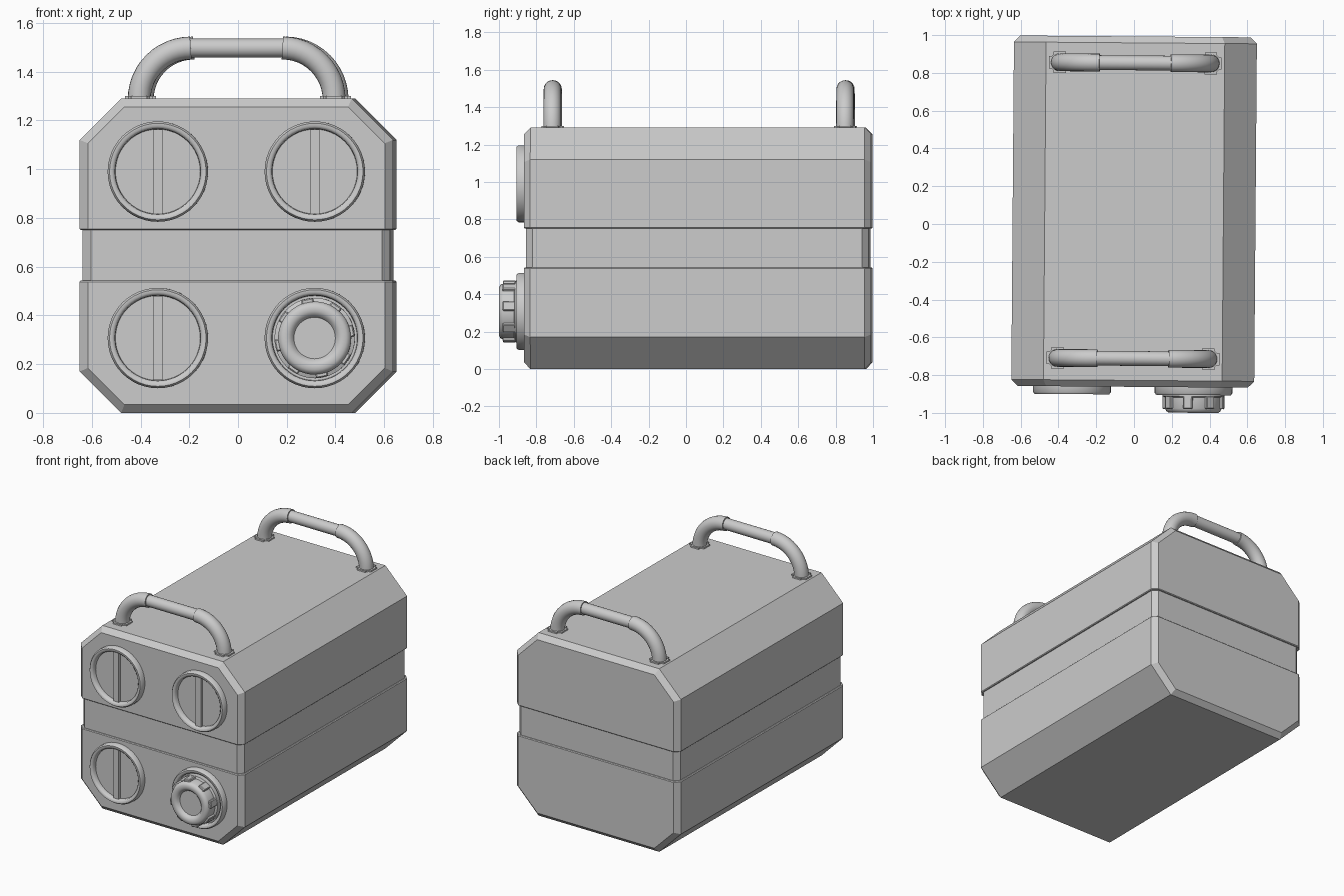
import bpy, bmesh, math
from mathutils import Matrix, Vector

if "Cube" in bpy.data.objects:
    bpy.data.objects.remove(bpy.data.objects["Cube"])

grey = bpy.data.materials.new("plain grey")
grey.use_nodes = True
COLOR = (0.6, 0.6, 0.6, 1)
grey.diffuse_color = COLOR
grey.node_tree.nodes["Principled BSDF"].inputs["Base Color"].default_value = COLOR

TURN = Matrix.Rotation(math.radians(-0.45), 4, 'Z')   # whole case sits slightly turned
FRONT, BACK, TOP, HALF = -0.862, 0.993, 1.29, 0.643
CHAMFER = 0.17


def finish(bm, name, angle=30):
    bmesh.ops.recalc_face_normals(bm, faces=bm.faces)
    bm.transform(TURN)
    mesh = bpy.data.meshes.new(name)
    bm.to_mesh(mesh)
    bm.free()
    mesh.materials.append(grey)
    obj = bpy.data.objects.new(name, mesh)
    bpy.context.collection.objects.link(obj)
    bpy.ops.object.select_all(action='DESELECT')
    obj.select_set(True)
    bpy.context.view_layer.objects.active = obj
    bpy.ops.object.shade_smooth_by_angle(angle=math.radians(angle))
    return obj


def case_section(name, low, high, inset=0.0):
    """Slice of the chamfered case between two heights."""
    bm = bmesh.new()
    w, c = HALF - inset, HALF - CHAMFER
    half = [(c, 0), (w, CHAMFER), (w, TOP - CHAMFER), (c, TOP)]
    outline = half + [(-x, z) for x, z in reversed(half)]
    front = bm.faces.new([bm.verts.new((x, FRONT + inset, z)) for x, z in outline])
    out = bmesh.ops.extrude_face_region(bm, geom=[front], use_keep_orig=True)
    verts = [g for g in out["geom"] if isinstance(g, bmesh.types.BMVert)]
    bmesh.ops.translate(bm, verts=verts, vec=(0, BACK - FRONT - 2 * inset, 0))
    bmesh.ops.recalc_face_normals(bm, faces=bm.faces)
    rims = [e for e in bm.edges if abs(e.verts[0].co.y - e.verts[1].co.y) < 0.01]
    bmesh.ops.bevel(bm, geom=rims, offset=0.034, segments=1, affect='EDGES')
    # trim to the wanted band and cap the cut
    for z, up in ((low, -1), (high, 1)):
        if 0 < z < TOP:
            geom = bm.verts[:] + bm.edges[:] + bm.faces[:]
            cut = bmesh.ops.bisect_plane(bm, geom=geom, plane_co=(0, 0, z),
                                         plane_no=(0, 0, up), clear_outer=True)
            edges = [g for g in cut["geom_cut"] if isinstance(g, bmesh.types.BMEdge)]
            bmesh.ops.contextual_create(bm, geom=edges)
            lip = [e for e in bm.edges if all(abs(v.co.z - z) < 1e-4 for v in e.verts)]
            if not inset:
                bmesh.ops.bevel(bm, geom=lip, offset=0.005, segments=1, affect='EDGES')
    return finish(bm, name, 20)


def lathe(bm, profile, x, z, steps=48):
    """Spin (radius, depth) points around an axis pointing out of the front."""
    rings = []
    for r, d in profile:
        count = steps if r > 0 else 1
        rings.append([bm.verts.new((x + r * math.cos(i * math.tau / steps), FRONT - d,
                                    z + r * math.sin(i * math.tau / steps)))
                      for i in range(count)])
    for a, b in zip(rings, rings[1:]):
        for i in range(steps):
            j = (i + 1) % steps
            if len(b) == 1:
                bm.faces.new((a[i], a[j], b[0]))
            else:
                bm.faces.new((a[i], a[j], b[j], b[i]))


def block(bm, center, size, spin=0.0, bevel=0.0):
    """Box, turned about the front axis through its own centre."""
    mat = (Matrix.Translation(center) @ Matrix.Rotation(spin, 4, 'Y')
           @ Matrix.Diagonal((*size, 1)))
    made = bmesh.ops.create_cube(bm, size=1, matrix=mat)
    if bevel:
        edges = {e for v in made["verts"] for e in v.link_edges}
        bmesh.ops.bevel(bm, geom=list(edges), offset=bevel, segments=1, affect='EDGES')


def tube(bm, path, radius, sides=20):
    """Round tube along a path in the xz plane of Vector points."""
    rings = []
    for i, p in enumerate(path):
        t = (path[min(i + 1, len(path) - 1)] - path[max(i - 1, 0)]).normalized()
        side = Vector((0, 1, 0))
        other = t.cross(side)
        rings.append([bm.verts.new(p + radius * (math.cos(a) * side + math.sin(a) * other))
                      for a in (k * math.tau / sides for k in range(sides))])
    for a, b in zip(rings, rings[1:]):
        for k in range(sides):
            j = (k + 1) % sides
            bm.faces.new((a[k], a[j], b[j], b[k]))
    bm.faces.new(rings[0])
    bm.faces.new(rings[-1])


# Case: two shells with a slightly recessed belt between them
case_section("lower_shell", 0, 0.543)
case_section("upper_shell", 0.75, TOP)
case_section("recessed_belt", 0.53, 0.765, inset=0.012)

# Round ports: raised rim with a sunken disc
RIM = [(0.206, -0.01), (0.206, 0.03), (0.198, 0.041), (0.186, 0.041),
       (0.176, 0.032), (0.174, 0.008), (0, 0.008)]
DIAL_X, HIGH, LOW = 0.322, 0.99, 0.307
for name, x, z in (("upper_right", -DIAL_X, HIGH), ("upper_left", DIAL_X, HIGH),
                   ("lower_right", -DIAL_X, LOW), ("lower_left", DIAL_X, LOW)):
    bm = bmesh.new()
    lathe(bm, RIM, x, z)
    finish(bm, name + "_port_rim", 50)
    if name != "lower_left":
        bm = bmesh.new()
        block(bm, (x, FRONT - 0.016, z), (0.04, 0.024, 0.346))
        finish(bm, name + "_port_bar")

# Screw knob with a rounded, hollow face and grip ribs
bm = bmesh.new()
lathe(bm, [(0.165, 0), (0.165, 0.048), (0.15, 0.054), (0.15, 0.112), (0.143, 0.127),
           (0.13, 0.135), (0.11, 0.135), (0.095, 0.127), (0.085, 0.11), (0, 0.11)],
      DIAL_X, LOW)
finish(bm, "knob", 50)
bm = bmesh.new()
for i in range(8):
    a = math.radians(11 + 45 * i)
    block(bm, (DIAL_X + 0.149 * math.cos(a), FRONT - 0.08, LOW + 0.149 * math.sin(a)),
          (0.03, 0.07, 0.05), -a, 0.005)
finish(bm, "knob_grip_ribs")

# Carry handles: two thick bends, a thinner grip and square foot plates
REACH, BEND = 0.40, 0.212
for name, y in (("front_handle", -0.712), ("back_handle", 0.853)):
    for side, word in ((-1, "right"), (1, "left")):
        bm = bmesh.new()
        arc = [Vector((side * (REACH - BEND + BEND * math.cos(a)), y,
                       TOP - 0.005 + BEND * math.sin(a)))
               for a in (i * math.pi / 24 for i in range(13))]
        tube(bm, arc, 0.047)
        finish(bm, f"{name}_{word}_bend", 40)
        bm = bmesh.new()
        block(bm, (side * REACH, y, TOP), (0.115, 0.115, 0.02))
        corners = [e for e in bm.edges if abs(e.verts[0].co.z - e.verts[1].co.z) > 0.01]
        bmesh.ops.bevel(bm, geom=corners, offset=0.025, segments=3, affect='EDGES')
        finish(bm, f"{name}_{word}_foot")
    bm = bmesh.new()
    end = REACH - BEND + 0.02
    top = TOP - 0.005 + BEND
    tube(bm, [Vector((-end, y, top)), Vector((end, y, top))], 0.039)
    finish(bm, name + "_grip", 40)
